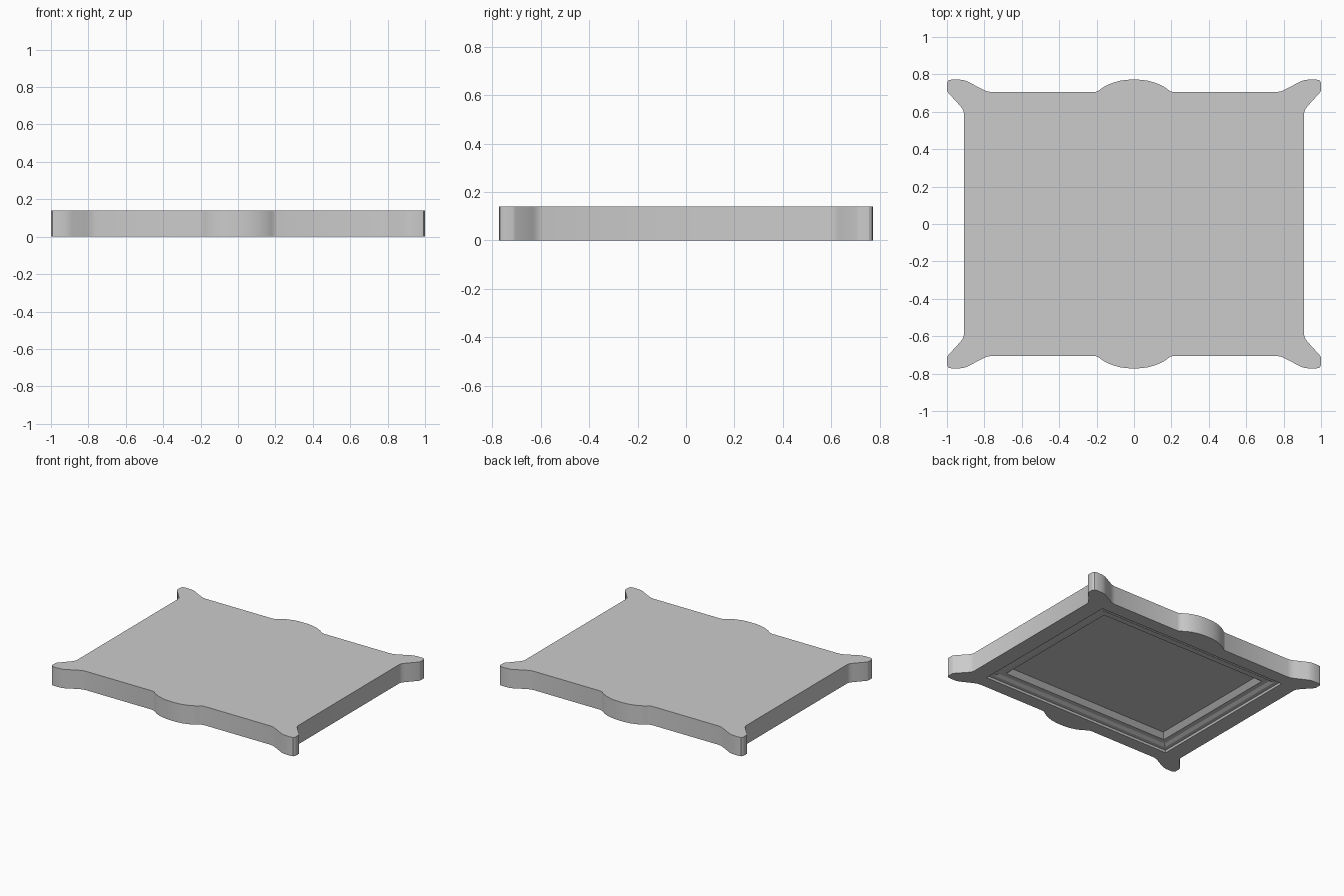
import bpy, bmesh, math

if "Cube" in bpy.data.objects:
    bpy.data.objects.remove(bpy.data.objects["Cube"])

H = 0.14

# Quarter outline: half bulge, straight edge, flared corner ear, side edge
quarter = [(0, .772), (.04, .771), (.08, .765), (.12, .753), (.155, .737), (.18, .72),
           (.193, .71), (.21, .705), (.76, .705), (.785, .709), (.81, .72), (.89, .762),
           (.91, .769), (.935, .772), (.975, .772), (.992, .768), (1, .755), (1, .715),
           (.996, .705), (.93, .632), (.917, .615), (.91, .595)]


def full_outline():
    right = quarter + [(x, -y) for x, y in reversed(quarter)]
    left = [(-x, y) for x, y in reversed(right) if x > 0]
    return right + left


def ring(bm, pts, z):
    return [bm.verts.new((x, y, z)) for x, y in pts]


def rect(inset):
    a, b = .787 - inset, .607 - inset
    return [(a, b), (a, -b), (-a, -b), (-a, b)]


def walls(bm, lower, upper):
    n = len(lower)
    for i in range(n):
        j = (i + 1) % n
        bm.faces.new((lower[i], lower[j], upper[j], upper[i]))


def loop_edges(bm, vs):
    return [bm.edges.get((vs[i], vs[(i + 1) % len(vs)])) for i in range(len(vs))]


bm = bmesh.new()

# Outer slab: flat top and side walls
base = ring(bm, full_outline(), 0)
top = ring(bm, full_outline(), H)
walls(bm, base, top)
bm.faces.new(top)

# Stepped moulding on the underside, (inset, height) from opening to panel
profile = [(0, 0), (.006, .014), (.034, .014), (.058, .026), (.094, .026), (.128, .057)]
loops = [ring(bm, rect(d), z) for d, z in profile]
for outer, inner in zip(loops, loops[1:]):
    walls(bm, outer, inner)

# Recessed panel and the flat rim around the opening
bm.faces.new(loops[-1])
bmesh.ops.triangle_fill(bm, use_beauty=True, use_dissolve=False, normal=(0, 0, -1),
                        edges=loop_edges(bm, base) + loop_edges(bm, loops[0]))
bmesh.ops.recalc_face_normals(bm, faces=bm.faces[:])

mesh = bpy.data.meshes.new("frame_plaque")
bm.to_mesh(mesh)
bm.free()
frame = bpy.data.objects.new("frame_plaque", mesh)
bpy.context.collection.objects.link(frame)

# Smooth the curved rim, keep moulding edges sharp
bpy.context.view_layer.objects.active = frame
frame.select_set(True)
bpy.ops.object.shade_smooth_by_angle(angle=math.radians(25))
